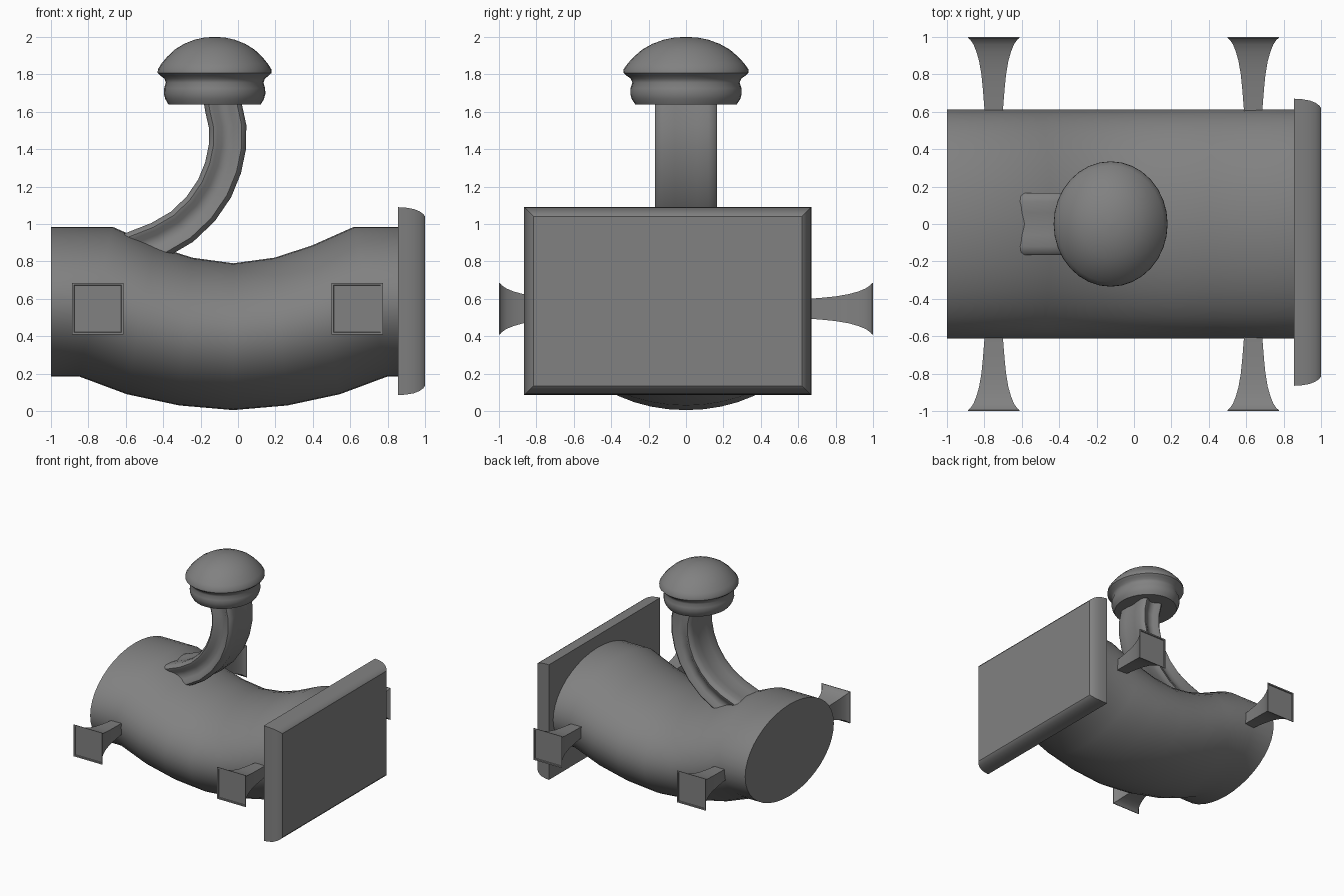
import bpy, bmesh, math
from mathutils import Vector

if "Cube" in bpy.data.objects:
    bpy.data.objects.remove(bpy.data.objects["Cube"])

grey = bpy.data.materials.new("plain grey")
grey.use_nodes = True
GREY = (0.22, 0.22, 0.22, 1)
grey.diffuse_color = GREY
grey.node_tree.nodes["Principled BSDF"].inputs["Base Color"].default_value = GREY


def loft(name, rings, angle=35):
    """Skin a list of point rings, cap both ends and smooth the soft edges."""
    bm = bmesh.new()
    loops = [[bm.verts.new(p) for p in ring] for ring in rings]
    n = len(loops[0])
    for a, b in zip(loops, loops[1:]):
        for i in range(n):
            j = (i + 1) % n
            bm.faces.new((a[i], a[j], b[j], b[i]))
    bm.faces.new(loops[0])
    bm.faces.new(loops[-1])
    bmesh.ops.recalc_face_normals(bm, faces=bm.faces)
    mesh = bpy.data.meshes.new(name)
    bm.to_mesh(mesh)
    bm.free()
    mesh.materials.append(grey)
    obj = bpy.data.objects.new(name, mesh)
    bpy.context.collection.objects.link(obj)
    bpy.ops.object.select_all(action="DESELECT")
    obj.select_set(True)
    bpy.context.view_layer.objects.active = obj
    bpy.ops.object.shade_smooth_by_angle(angle=math.radians(angle))
    return obj


def turn(n):
    return [(math.cos(2 * math.pi * i / n), math.sin(2 * math.pi * i / n)) for i in range(n)]


# Sagging oval barrel: each section joins a top point to a bottom point
half = [(0, .79, 0, .005), (.22, .82, .29, .03), (.42, .885, .57, .09), (.645, .985, .825, .185)]
mid = -.025
sections = [(mid - t, zt, mid - b, zb) for t, zt, b, zb in reversed(half)]
sections += [(mid + t, zt, mid + b, zb) for t, zt, b, zb in half[1:]]
sections = [(-1, .985, -1, .185)] + sections + [(.87, .985, .87, .185)]
rings = []
for xt, zt, xb, zb in sections:
    top, bottom = Vector((xt, 0, zt)), Vector((xb, 0, zb))
    centre, up = (top + bottom) / 2, (top - bottom) / 2
    rings.append([centre + up * s + Vector((0, .612 * c, 0)) for c, s in turn(40)])
loft("barrel_body", rings)

# End board with rounded-over outer edges
rings = []
for x, inset in [(.855, 0), (.9, .003), (.94, .01), (.97, .022), (.99, .036), (1, .05)]:
    y0, y1, z0, z1 = -.865 + inset, .67 - inset, .085 + inset, 1.09 - inset
    rings.append([(x, y0, z0), (x, y1, z0), (x, y1, z1), (x, y0, z1)])
loft("end_board", rings)

# Four flared square pegs with a shallow rim on the outer face
flare = [(.5, .046), (.62, .05), (.72, .058), (.8, .066), (.87, .078), (.92, .092),
         (.96, .108), (.985, .125), (.995, .138), (1, .138), (1, .126), (.992, .124)]
for end, x in (("right", -.75), ("left", .637)):
    for side, sign in (("front", -1), ("back", 1)):
        rings = [[(x + a * h, sign * y, .547 + b * h)
                  for a, b in ((-1, -1), (1, -1), (1, 1), (-1, 1))] for y, h in flare]
        loft(f"{side}_{end}_peg", rings)

# Curved stem with a grooved front and back
path = [Vector((x, 0, z)) for x, z in
        [(-.72, .8), (-.56, .86), (-.42, .915), (-.3, .985), (-.2, 1.08), (-.125, 1.19),
         (-.08, 1.3), (-.057, 1.41), (-.055, 1.52), (-.075, 1.61), (-.09, 1.7)]]
quarter = [(.09, 0), (.098, .06), (.1, .12), (.092, .15), (.075, .165), (.055, .16),
           (.03, .14), (0, .132)]
outline = quarter + [(-u, v) for u, v in quarter[-2::-1]]
outline += [(u, -v) for u, v in outline[-2:0:-1]]
rings = []
for i, p in enumerate(path):
    along = (path[min(i + 1, len(path) - 1)] - path[max(i - 1, 0)]).normalized()
    across = Vector((along.z, 0, -along.x))
    rings.append([p + across * u + Vector((0, v, 0)) for u, v in outline])
loft("curved_stem", rings, 40)

# Mushroom-shaped knob, slightly narrower along x
profile = [(.272, 1.64), (.29, 1.668), (.298, 1.695), (.297, 1.725), (.287, 1.755),
           (.295, 1.777), (.318, 1.793), (.335, 1.808), (.333, 1.828), (.312, 1.858),
           (.28, 1.893), (.235, 1.932), (.18, 1.963), (.12, 1.985), (.06, 1.997), (.005, 2)]
loft("knob", [[(-.125 + .91 * r * c, r * s, z) for c, s in turn(32)] for r, z in profile], 45)
